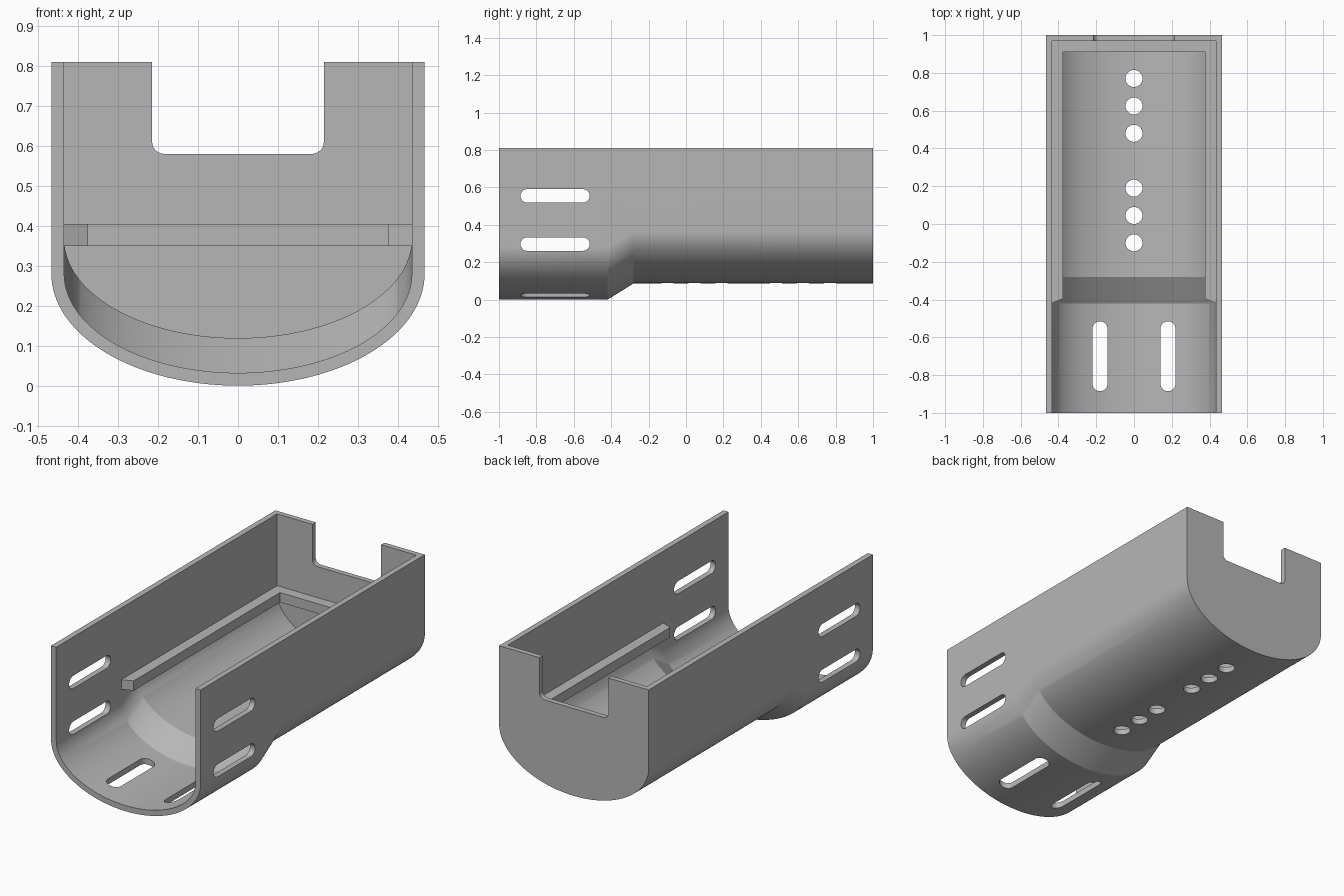
import bpy, bmesh, math

if "Cube" in bpy.data.objects:
    bpy.data.objects.remove(bpy.data.objects["Cube"])

grey = bpy.data.materials.new("plain_grey")
grey.use_nodes = True
colour = (0.47, 0.47, 0.47, 1)
grey.diffuse_color = colour
grey.node_tree.nodes["Principled BSDF"].inputs["Base Color"].default_value = colour

TOP, STEP, HALF, WALL, BELLY = 0.81, 0.087, 0.467, 0.032, 0.28


def make_object(name, bm):
    bmesh.ops.recalc_face_normals(bm, faces=bm.faces)
    mesh = bpy.data.meshes.new(name)
    bm.to_mesh(mesh)
    bm.free()
    mesh.materials.append(grey)
    obj = bpy.data.objects.new(name, mesh)
    bpy.context.collection.objects.link(obj)
    return obj


def loft(name, rings):
    """Closed solid through a list of rings of 3D points."""
    bm = bmesh.new()
    loops = [[bm.verts.new(p) for p in ring] for ring in rings]
    n = len(loops[0])
    for a, b in zip(loops, loops[1:]):
        for i in range(n):
            j = (i + 1) % n
            bm.faces.new((a[i], a[j], b[j], b[i]))
    bm.faces.new(loops[0])
    bm.faces.new(loops[-1])
    return make_object(name, bm)


def trough(y, lift, inset, top):
    """U section: straight sides with a half-ellipse belly."""
    ring = [(HALF - inset, y, top)]
    for i in range(65):
        t = math.pi * i / 64
        ring.append(((HALF - inset) * math.cos(t), y,
                     BELLY + lift - (BELLY - inset) * math.sin(t)))
    ring.append((inset - HALF, y, top))
    return ring


def stadium(length, radius, steps=12):
    """Outline of a round-ended slot; zero length gives a circle."""
    pts = []
    for end in (1, -1):
        for i in range(steps + 1):
            t = math.pi * i / steps - math.pi / 2
            pts.append((end * (length / 2 - radius + radius * math.cos(t)),
                        end * radius * math.sin(t)))
    return pts


def cut(target, cutter):
    mod = target.modifiers.new("cut", "BOOLEAN")
    mod.operation = "DIFFERENCE"
    mod.solver = "EXACT"
    mod.object = cutter
    bpy.context.view_layer.objects.active = target
    bpy.ops.object.modifier_apply(modifier=mod.name)
    bpy.data.objects.remove(cutter)


# Stepped outer body, hollowed from the open front and top
body = loft("trough_body", [trough(y, lift, 0, TOP) for y, lift in
                            ((-1, 0), (-0.42, 0), (-0.28, STEP), (1, STEP))])
cut(body, loft("cavity_cutter", [trough(y, lift, WALL, TOP + 0.2) for y, lift in
                                 ((-1.1, 0), (-0.42, 0), (-0.28, STEP), (0.97, STEP))]))

# Side slots, through both walls at once
for z in (0.555, 0.297):
    slot = stadium(0.37, 0.036)
    cut(body, loft("side_slot_cutter",
                   [[(x, u - 0.7, z + v) for u, v in slot] for x in (-0.6, 0.6)]))

# Belly slots in the front section
for x in (-0.18, 0.18):
    slot = stadium(0.37, 0.04)
    cut(body, loft("belly_slot_cutter",
                   [[(x + v, u - 0.7, z) for u, v in slot] for z in (-0.2, 0.22)]))

# Two groups of three drain holes
for start in (-0.1, 0.48):
    for k in range(3):
        y = start + k * 0.145
        angles = [2 * math.pi * i / 32 for i in range(32)]
        cut(body, loft("hole_cutter",
                       [[(0.045 * math.cos(t), y + 0.045 * math.sin(t), z) for t in angles]
                        for z in (-0.1, 0.3)]))

# Notch with rounded lower corners in the back wall
notch = [(0.215, 1)]
for cx, first in ((0.185, 0), (-0.185, -90)):
    for i in range(7):
        t = math.radians(first - 15 * i)
        notch.append((cx + 0.03 * math.cos(t), 0.61 + 0.03 * math.sin(t)))
notch.append((-0.215, 1))
cut(body, loft("notch_cutter", [[(x, y, z) for x, z in notch] for y in (0.9, 1.1)]))

# Inner ledge running along both sides and the back
half_ledge = [(0.375, 0.91), (0.375, -0.395), (0.445, -0.424), (0.445, 0.98)]
outline = half_ledge + [(-x, y) for x, y in reversed(half_ledge)]
ledge = loft("inner_ledge", [[(x, y, z) for x, y in outline] for z in (0.35, 0.405)])

# Smooth the curved surfaces, keep the edges crisp
bpy.ops.object.select_all(action="DESELECT")
body.select_set(True)
bpy.context.view_layer.objects.active = body
bpy.ops.object.shade_smooth_by_angle(angle=math.radians(20))
